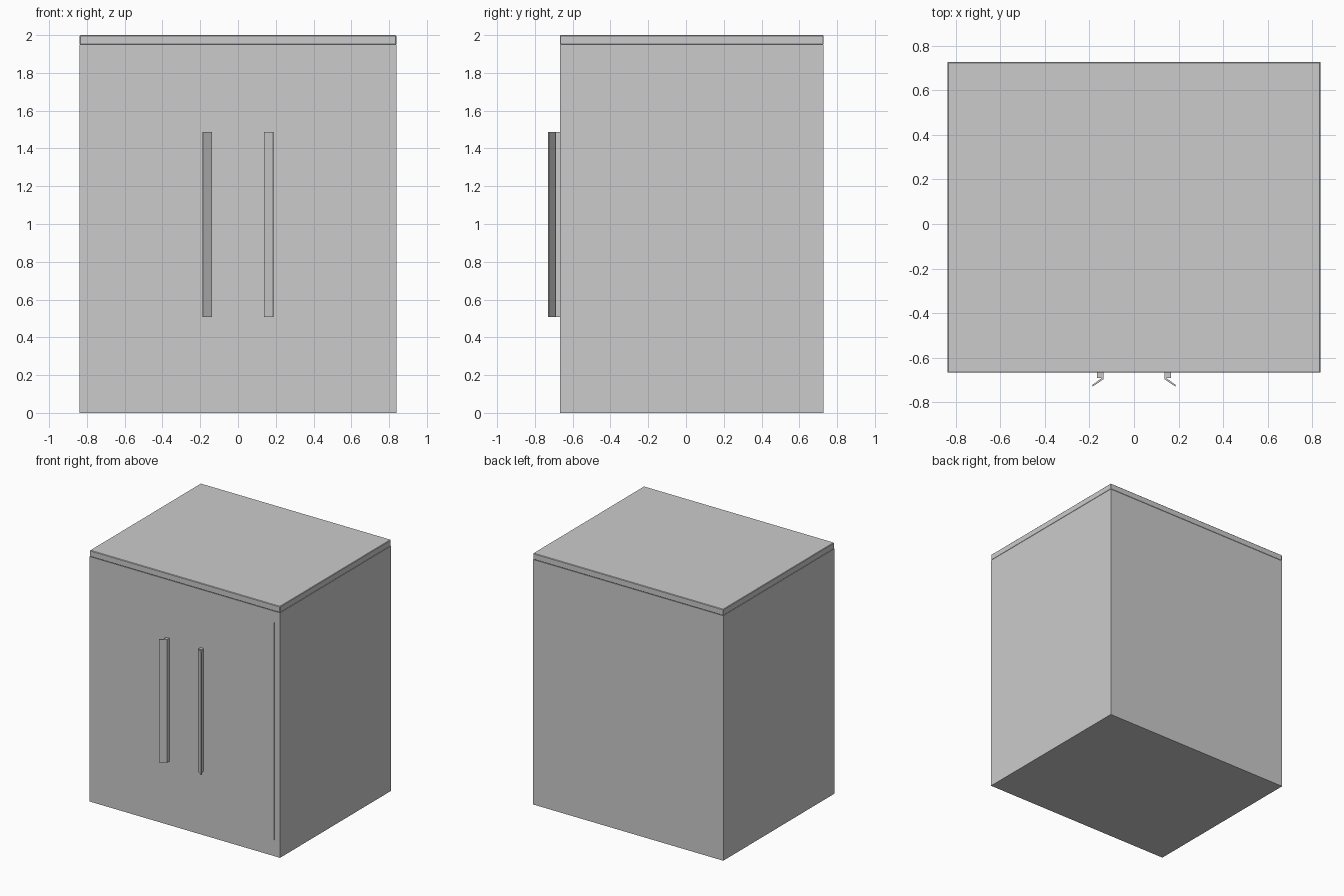
import bpy
import bmesh

if "Cube" in bpy.data.objects:
    bpy.data.objects.remove(bpy.data.objects["Cube"])

W, FRONT, BACK = 0.838, -0.668, 0.728   # half width, front and back planes
INNER = 0.787                           # inner face of the side panels
KICK, BODY_TOP, TOP = 0.13, 1.86, 2.0


def finish(name, bm):
    bmesh.ops.recalc_face_normals(bm, faces=bm.faces)
    me = bpy.data.meshes.new(name)
    bm.to_mesh(me)
    bm.free()
    ob = bpy.data.objects.new(name, me)
    bpy.context.collection.objects.link(ob)
    return ob


def box(name, lo, hi, bevel=0):
    bm = bmesh.new()
    bmesh.ops.create_cube(bm, size=1)
    for v in bm.verts:
        v.co = [(a + b) / 2 + c * (b - a) for a, b, c in zip(lo, hi, v.co)]
    ob = finish(name, bm)
    if bevel:
        mod = ob.modifiers.new("edge", 'BEVEL')
        mod.width = bevel
        mod.segments = 1
    return ob


def prism(name, profile, z0, z1):
    bm = bmesh.new()
    face = bm.faces.new([bm.verts.new((x, y, z0)) for x, y in profile])
    ext = bmesh.ops.extrude_face_region(bm, geom=[face])
    for g in ext["geom"]:
        if isinstance(g, bmesh.types.BMVert):
            g.co.z = z1
    return finish(name, bm)


# Carcass: base running front to back, back panel
box("base_plinth", (-INNER, FRONT, 0), (INNER, BACK - 0.001, KICK))
box("back_panel", (-W, 0.67, 0), (W, BACK, BODY_TOP))

# Crown rail and top slab
box("crown_rail", (-W, FRONT, BODY_TOP), (W, BACK, 1.95))
box("top_slab", (-W, FRONT, 1.95), (W, BACK, TOP), bevel=0.004)

# Bent handle section, drawn for the right door
handle = [(0.137, FRONT), (0.166, FRONT), (0.166, -0.692), (0.145, -0.692),
          (0.189, -0.724), (0.185, -0.73), (0.137, -0.697)]

# Side panels, doors and handles, one per side
for label, s in (("left", -1), ("right", 1)):
    xs = sorted((s * INNER, s * W))
    box(label + "_side_panel", (xs[0], FRONT, 0), (xs[1], 0.67, BODY_TOP))
    xs = sorted((s * 0.001, s * (INNER - 0.001)))
    box(label + "_door", (xs[0], FRONT, KICK), (xs[1], FRONT + 0.05, BODY_TOP))
    prism(label + "_handle", [(s * x, y) for x, y in handle], 0.508, 1.487)
